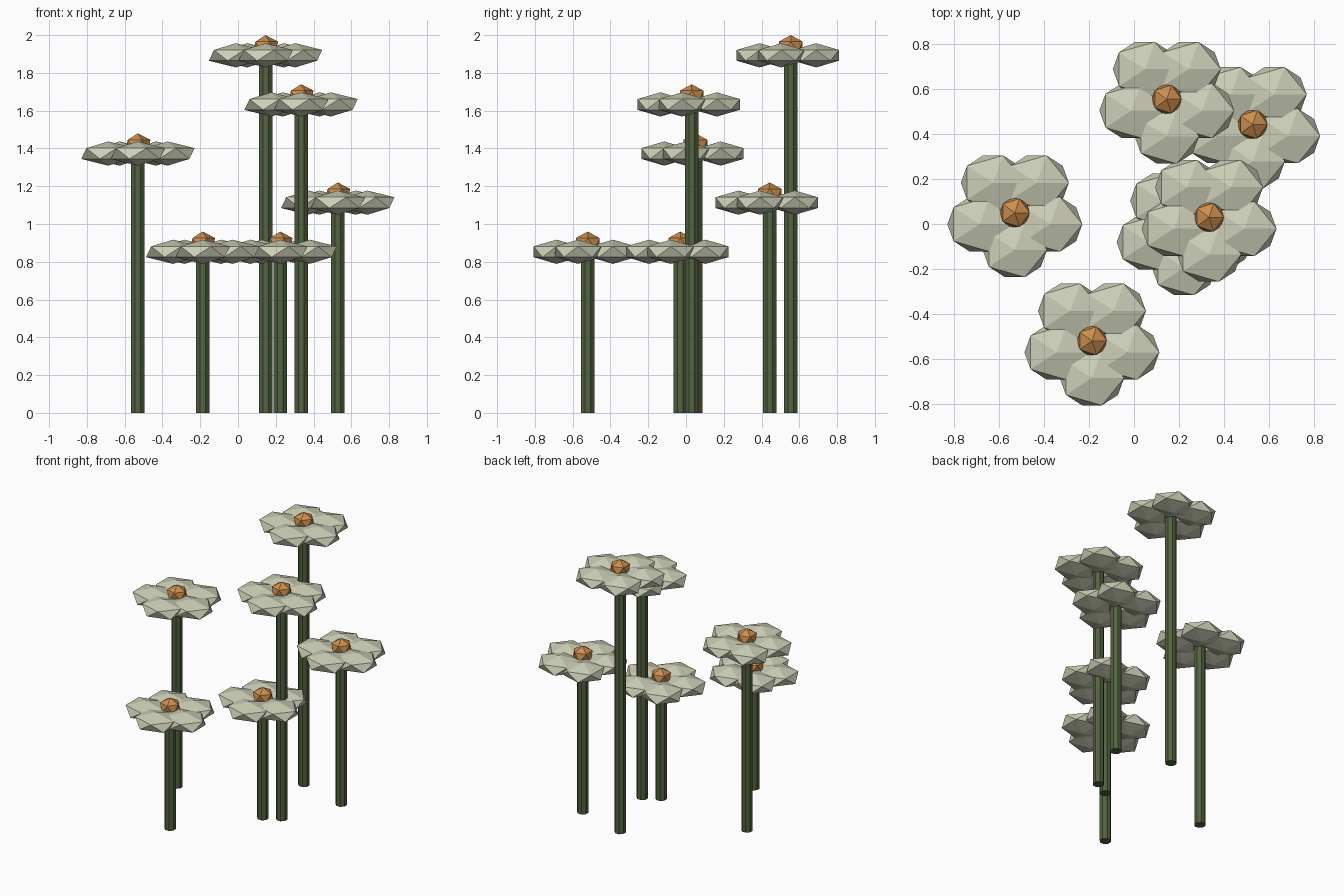
import bpy
from math import cos, sin, radians, pi

cube = bpy.data.objects.get("Cube")
if cube:
    bpy.data.objects.remove(cube, do_unlink=True)


def material(name, colour):
    mat = bpy.data.materials.new(name)
    mat.use_nodes = True
    rgba = (*colour, 1.0)
    mat.diffuse_color = rgba
    mat.node_tree.nodes["Principled BSDF"].inputs["Base Color"].default_value = rgba
    return mat


STEM = material("stem green", (0.085, 0.125, 0.05))
PETAL = material("petal cream", (0.60, 0.62, 0.47))
CENTRE = material("centre orange", (0.60, 0.27, 0.075))


def finish(name, mat):
    obj = bpy.context.object
    obj.name = name
    obj.data.materials.append(mat)


def faceted_ball(name, location, scale, mat):
    bpy.ops.mesh.primitive_ico_sphere_add(subdivisions=1, radius=1, location=location)
    bpy.context.object.scale = scale
    finish(name, mat)


def flower(number, x, y, top):
    petal_z = top - 0.107

    # Stem
    bpy.ops.mesh.primitive_cylinder_add(
        vertices=8, radius=0.039, depth=petal_z,
        location=(x, y, petal_z / 2), rotation=(0, 0, pi / 8))
    finish(f"stem_{number}", STEM)

    # Ring of five flattened petals
    for i in range(5):
        a = radians(-90 + 72 * i)
        faceted_ball(f"petal_{number}_{i + 1}",
                     (x + 0.165 * cos(a), y + 0.165 * sin(a), petal_z),
                     (0.16, 0.143, 0.064), PETAL)

    # Flower centre
    faceted_ball(f"flower_centre_{number}", (x, y, top - 0.062),
                 (0.074, 0.074, 0.062), CENTRE)


# Flowers: x, y and top height
FLOWERS = [
    (-0.53, 0.05, 1.48),
    (-0.187, -0.52, 0.96),
    (0.223, -0.03, 0.96),
    (0.334, 0.03, 1.74),
    (0.528, 0.443, 1.22),
    (0.146, 0.555, 2.0),
]
for n, (x, y, top) in enumerate(FLOWERS, 1):
    flower(n, x, y, top)
